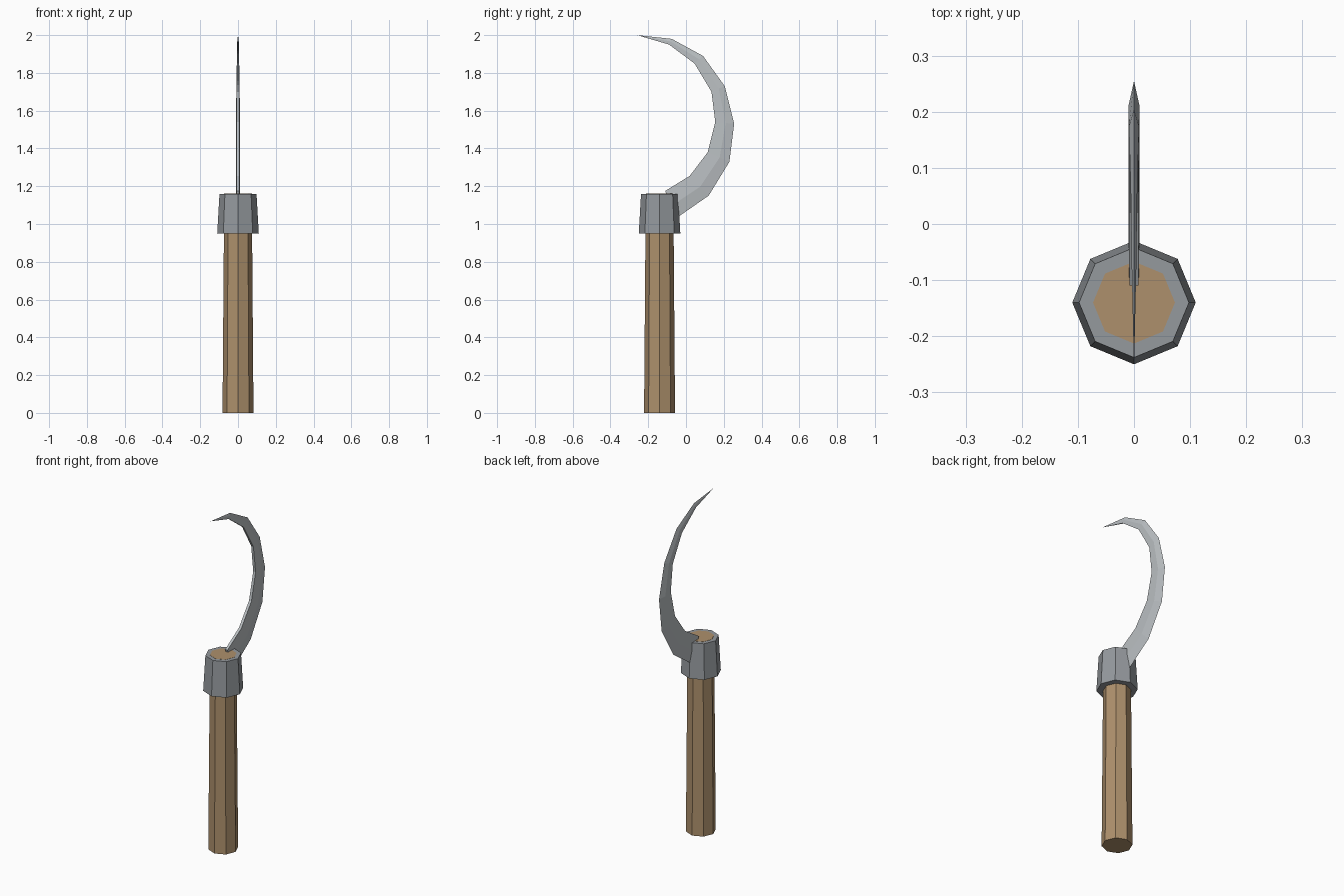
import bpy, bmesh

if "Cube" in bpy.data.objects:
    bpy.data.objects.remove(bpy.data.objects["Cube"])


def material(name, color):
    m = bpy.data.materials.new(name)
    m.diffuse_color = color
    m.use_nodes = True
    m.node_tree.nodes["Principled BSDF"].inputs["Base Color"].default_value = m.diffuse_color
    return m


def tapered_octagon(name, r_bottom, r_top, z0, z1, mat):
    # cone primitive with vertices lying on the x and y axes
    bpy.ops.mesh.primitive_cone_add(vertices=8, radius1=r_bottom, radius2=r_top,
                                    depth=z1 - z0, location=(0, -0.14, (z0 + z1) / 2))
    ob = bpy.context.object
    ob.name = name
    ob.data.materials.append(mat)
    return ob


wood = material("wood", (0.42, 0.28, 0.15, 1))
iron = material("iron", (0.30, 0.32, 0.34, 1))
steel = material("steel", (0.50, 0.53, 0.55, 1))

# Wooden handle, running up through the iron collar
tapered_octagon("handle", 0.082, 0.073, 0, 1.161, wood)
tapered_octagon("collar", 0.11, 0.098, 0.95, 1.16, iron)

# Blade: (inner y, inner z, outer y, outer z, half thickness) from root to tip
stations = [
    (-0.11, 1.175, -0.06, 1.025, 0.010),
    (0.02, 1.255, 0.12, 1.15, 0.010),
    (0.115, 1.38, 0.23, 1.33, 0.010),
    (0.155, 1.54, 0.255, 1.53, 0.010),
    (0.135, 1.70, 0.205, 1.73, 0.009),
    (0.045, 1.85, 0.09, 1.89, 0.006),
    (-0.09, 1.95, -0.075, 1.98, 0.004),
]
bm = bmesh.new()
rings = []
for iy, iz, oy, oz, t in stations:
    ry, rz = iy + (oy - iy) * 0.55, iz + (oz - iz) * 0.55
    section = [(-t * 0.8, iy, iz), (t * 0.8, iy, iz), (t, ry, rz), (0, oy, oz), (-t, ry, rz)]
    rings.append([bm.verts.new(p) for p in section])
for a, b in zip(rings, rings[1:]):
    for i in range(5):
        j = (i + 1) % 5
        bm.faces.new((a[i], a[j], b[j], b[i]))
# Close the root and draw the last section to a point
bm.faces.new(rings[0])
tip = bm.verts.new((0, -0.26, 2.0))
for i in range(5):
    bm.faces.new((rings[-1][i], rings[-1][(i + 1) % 5], tip))
bmesh.ops.recalc_face_normals(bm, faces=bm.faces)
mesh = bpy.data.meshes.new("blade")
bm.to_mesh(mesh)
bm.free()
mesh.materials.append(steel)
bpy.context.collection.objects.link(bpy.data.objects.new("blade", mesh))
